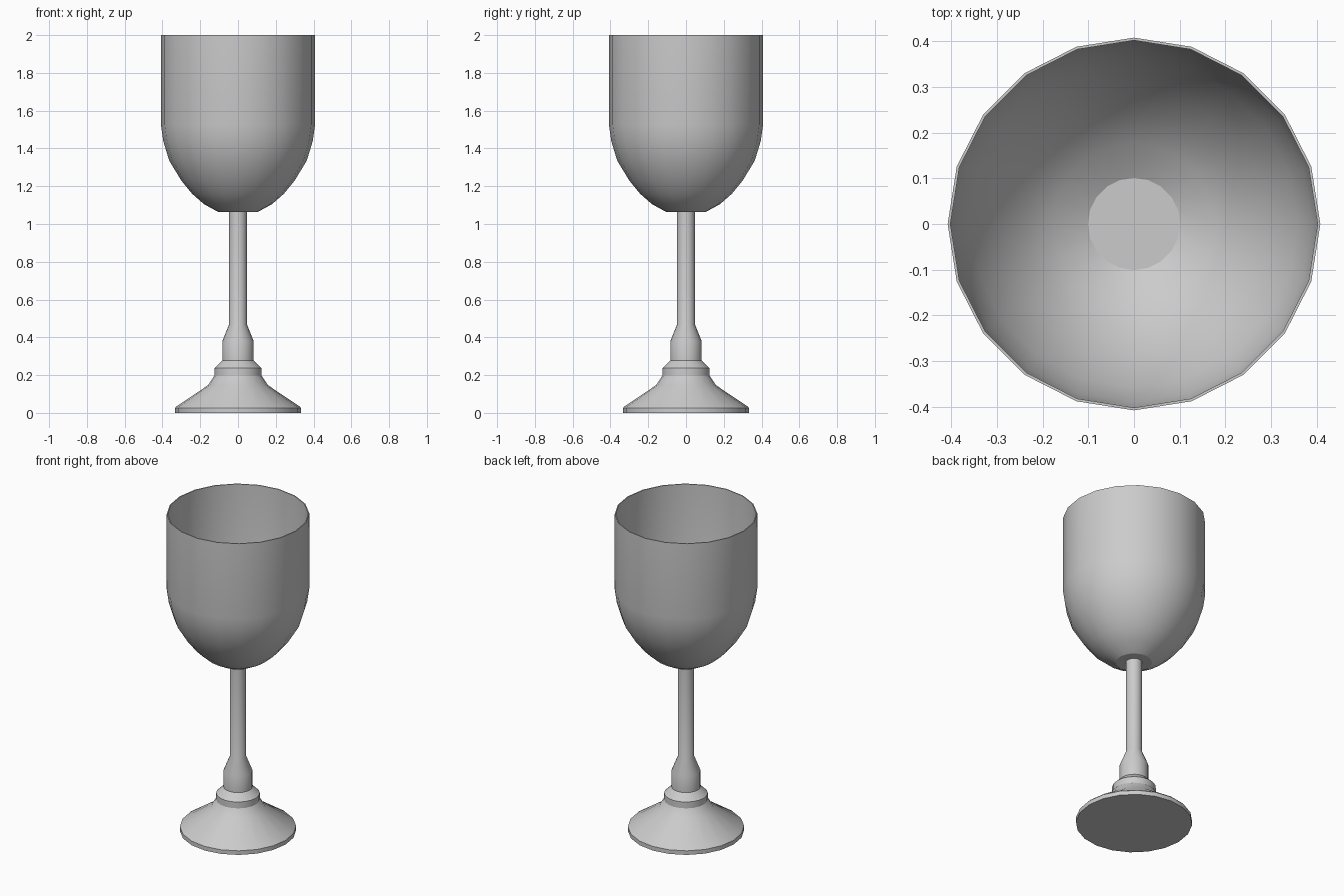
import bpy, bmesh, math

if "Cube" in bpy.data.objects:
    bpy.data.objects.remove(bpy.data.objects["Cube"])

SIDES = 20


def lathe(name, profile, closed=False):
    """Spin (radius, z) points around z; points at radius 0 become poles."""
    bm = bmesh.new()
    rings = []
    for r, z in profile:
        if r == 0:
            rings.append([bm.verts.new((0, 0, z))] * SIDES)
        else:
            rings.append([bm.verts.new((r * math.cos(2 * math.pi * i / SIDES),
                                        r * math.sin(2 * math.pi * i / SIDES), z))
                          for i in range(SIDES)])
    for a, b in zip(rings, rings[1:]):
        for i in range(SIDES):
            j = (i + 1) % SIDES
            corners = list(dict.fromkeys((a[i], a[j], b[j], b[i])))
            bm.faces.new(corners)
    bmesh.ops.recalc_face_normals(bm, faces=bm.faces)
    mesh = bpy.data.meshes.new(name)
    bm.to_mesh(mesh)
    bm.free()
    obj = bpy.data.objects.new(name, mesh)
    bpy.context.collection.objects.link(obj)
    bpy.ops.object.select_all(action='DESELECT')
    obj.select_set(True)
    bpy.context.view_layer.objects.active = obj
    bpy.ops.object.shade_smooth_by_angle(angle=math.radians(25))
    return obj


# Flared foot with stepped collar
lathe("foot", [(0, 0), (0.333, 0), (0.333, 0.026), (0.326, 0.034), (0.158, 0.147),
               (0.125, 0.197), (0.125, 0.237), (0.083, 0.277), (0, 0.277)])

# Knob tapering into the slim stem
lathe("stem", [(0, 0.277), (0.083, 0.277), (0.083, 0.38), (0.047, 0.47),
               (0.047, 1.063), (0, 1.063)])

# Bowl: outer wall up to the rim, then down the thin inner wall
outer = [(0.103, 1.063), (0.18, 1.105), (0.243, 1.16), (0.3, 1.23), (0.364, 1.335),
         (0.396, 1.44), (0.408, 1.525), (0.408, 2.0)]
inner = [(0.402, 2.0), (0.402, 1.525), (0.39, 1.442), (0.358, 1.338), (0.295, 1.234),
         (0.239, 1.165), (0.177, 1.111), (0.101, 1.07)]
lathe("bowl", [(0, 1.063)] + outer + inner + [(0, 1.07)])
